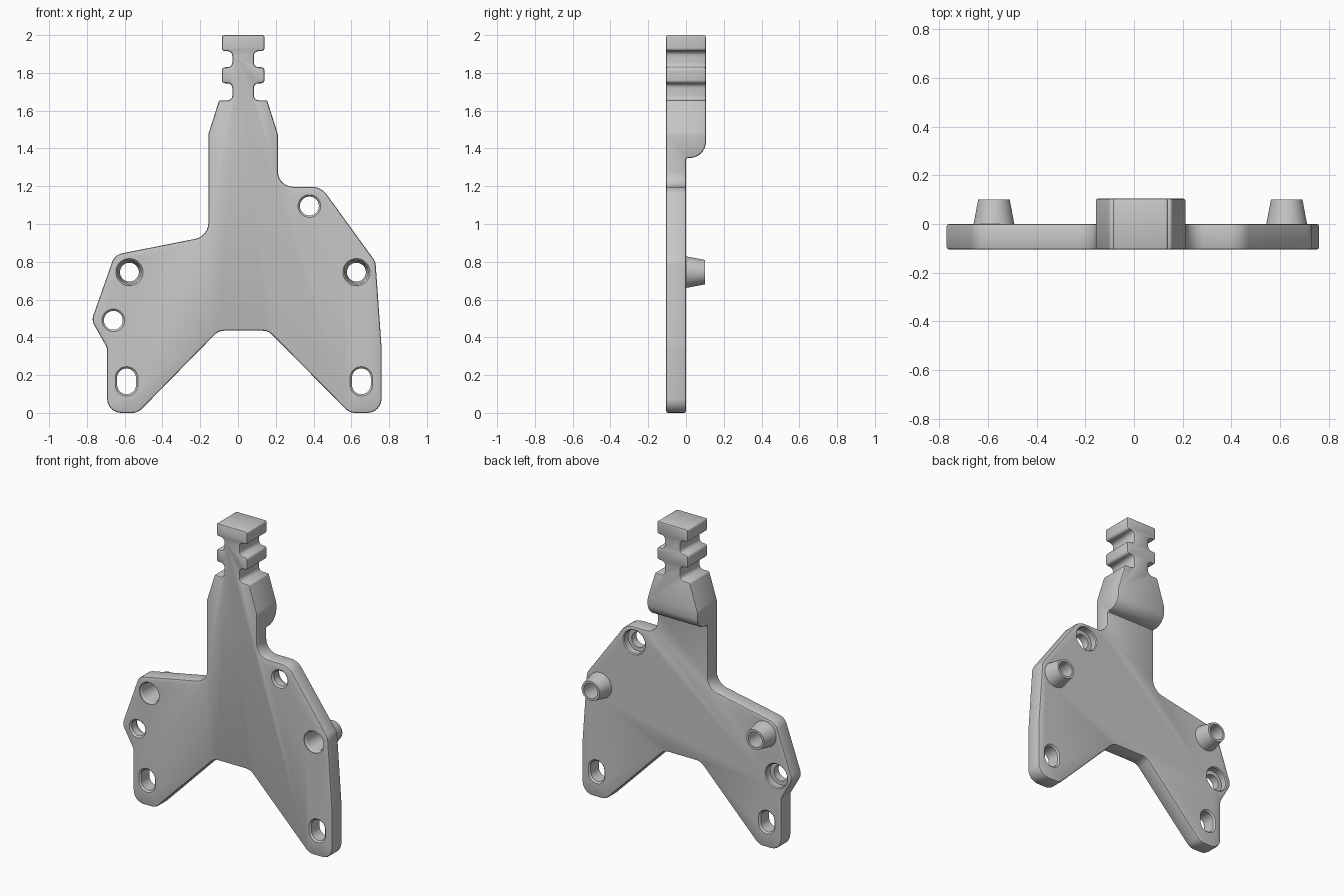
import bpy, bmesh
from math import sin, cos, tan, pi, radians
from mathutils import Vector

if "Cube" in bpy.data.objects:
    bpy.data.objects.remove(bpy.data.objects["Cube"], do_unlink=True)

grey = bpy.data.materials.new("plain grey")
grey.use_nodes = True
COLOR = (0.57, 0.57, 0.57, 1)
grey.diffuse_color = COLOR
grey.node_tree.nodes["Principled BSDF"].inputs["Base Color"].default_value = COLOR


def make_object(name, bm):
    bmesh.ops.recalc_face_normals(bm, faces=bm.faces)
    mesh = bpy.data.meshes.new(name)
    bm.to_mesh(mesh)
    bm.free()
    mesh.materials.append(grey)
    obj = bpy.data.objects.new(name, mesh)
    bpy.context.collection.objects.link(obj)
    return obj


def rounded(corners, steps=6):
    """Replace each (x, z, radius) corner with a tangent arc."""
    out = []
    for i, (x, z, r) in enumerate(corners):
        p = Vector((x, z))
        a = (Vector(corners[i - 1][:2]) - p).normalized()
        b = (Vector(corners[(i + 1) % len(corners)][:2]) - p).normalized()
        half = a.angle(b) / 2
        centre = p + (a + b).normalized() * r / sin(half)
        start = (p + a * r / tan(half) - centre).normalized()
        end = (p + b * r / tan(half) - centre).normalized()
        turn = pi - 2 * half
        for k in range(steps + 1):
            t = turn * k / steps
            out.append(centre + (start * sin(turn - t) + end * sin(t)) * r / sin(turn))
    return out


def prism(name, points, direction):
    """Solid between a closed loop of 3D points and its shifted copy."""
    bm = bmesh.new()
    near = [bm.verts.new(p) for p in points]
    far = [bm.verts.new(Vector(p) + Vector(direction)) for p in points]
    bm.faces.new(near)
    bm.faces.new(far)
    for i in range(len(near)):
        bm.faces.new((near[i - 1], near[i], far[i], far[i - 1]))
    return make_object(name, bm)


def lathe(name, x, z, profile, stretch=0, sides=40):
    """Solid of (y, radius) rings around the y axis; stretch makes a slot."""
    bm = bmesh.new()
    rings = []
    for y, r in profile:
        ring = []
        for k in range(sides):
            a = 2 * pi * (k + 0.5) / sides
            shift = stretch if sin(a) > 0 else -stretch
            ring.append(bm.verts.new((x + r * cos(a), y, z + r * sin(a) + shift)))
        rings.append(ring)
    for low, high in zip(rings, rings[1:]):
        for k in range(sides):
            n = (k + 1) % sides
            bm.faces.new((low[k], low[n], high[n], high[k]))
    bm.faces.new(rings[0])
    bm.faces.new(rings[-1])
    return make_object(name, bm)


def apply(obj, mod):
    bpy.context.view_layer.objects.active = obj
    bpy.ops.object.modifier_apply(modifier=mod.name)


def combine(obj, other, operation):
    mod = obj.modifiers.new("combine", "BOOLEAN")
    mod.operation, mod.solver, mod.object = operation, "EXACT", other
    apply(obj, mod)
    bpy.data.objects.remove(other, do_unlink=True)


# Outline: notched head is symmetric about HEAD_X, the legs are not
HEAD_X = 0.027
FRONT, BACK = -0.105, 0.105
half_head = [(0.113, 2.0, .012), (0.113, 1.915, .018), (0.057, 1.915, .025),
             (0.057, 1.83, .025), (0.113, 1.83, .018), (0.113, 1.745, .018),
             (0.057, 1.745, .025), (0.057, 1.655, .025), (0.127, 1.655, .012),
             (0.184, 1.475, .06)]
right_head = [(HEAD_X + x, z, r) for x, z, r in half_head]
left_head = [(HEAD_X - x, z, r) for x, z, r in reversed(half_head)]
lower = [(.211, 1.197, .08), (.44, 1.197, .1), (.728, .80, .07), (.76, .345, .1),
         (.76, 0, .075), (.59, 0, .075), (.16, .435, .07), (-.103, .435, .07),
         (-.53, 0, .075), (-.693, 0, .075), (-.693, .345, .06),
         (-.775, .49, .06), (-.653, .837, .07), (-.157, .935, .085)]
outline = rounded(right_head + lower + left_head)
body = prism("bracket_body", [(p.x, FRONT, p.y) for p in outline], (0, BACK - FRONT, 0))

# Thin the lower plate from behind, leaving a rounded underside on the head
arc = [(.02 + .085 * sin(radians(a)), 1.435 - .085 * cos(radians(a)))
       for a in range(0, 76, 5)]
side = [(0, -1), (0, 1.35)] + arc + [(.12, 1.48), (.2, 1.48), (.2, -1)]
combine(body, prism("back_cutter", [(-1, y, z) for y, z in side], (2, 0, 0)), "DIFFERENCE")

# Softened rims
bevel = body.modifiers.new("rim", "BEVEL")
bevel.width, bevel.segments = 0.01, 2
bevel.limit_method, bevel.angle_limit = "ANGLE", radians(50)
bevel.use_clamp_overlap = False
apply(body, bevel)

# Tapered hollow bosses on the back
for x in (-.575, .627):
    combine(body, lathe("boss", x, .745, [(-.03, .084), (0, .084), (.1, .065)]), "UNION")
    combine(body, lathe("boss_hole", x, .745, [(-.2, .074), (-.1, .072), (-.09, .064),
                        (.05, .05), (.2, .05)]), "DIFFERENCE")

# Round holes with a counterbore at the back
for x, z in ((.378, 1.095), (-.66, .49)):
    combine(body, lathe("round_hole", x, z, [(-.2, .06), (FRONT, .06), (-.095, .05),
                        (-.045, .05), (-.045, .076), (-.006, .076), (0, .082), (.2, .082)]),
            "DIFFERENCE")

# Upright slots in the feet
for x in (-.59, .653):
    combine(body, lathe("foot_slot", x, .167, [(-.2, .06), (FRONT, .06), (-.095, .05),
                        (-.01, .05), (0, .06), (.2, .06)], stretch=.018), "DIFFERENCE")

body.select_set(True)
bpy.context.view_layer.objects.active = body
bpy.ops.object.shade_smooth_by_angle(angle=radians(30))
